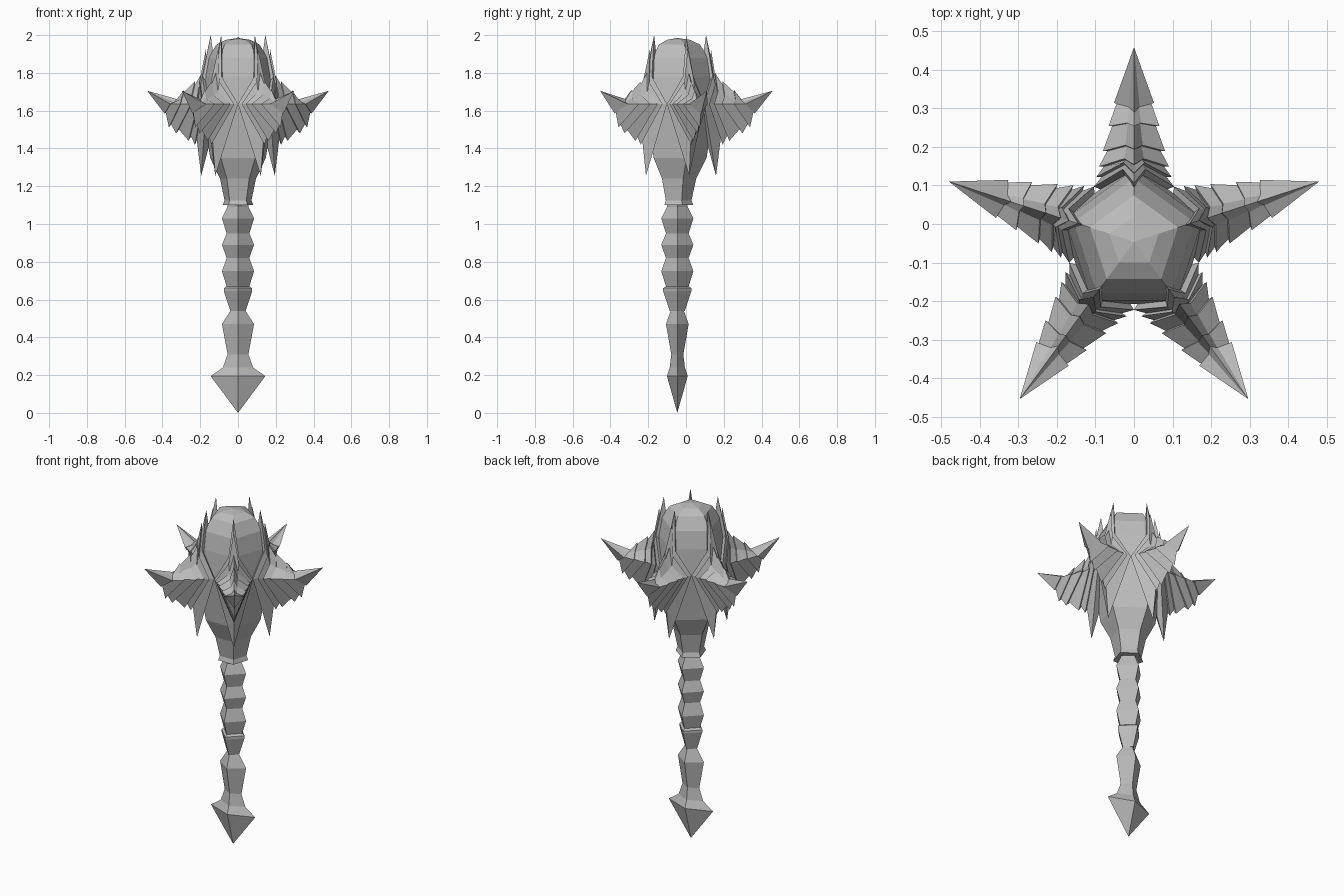
import bpy, bmesh, math
from mathutils import Vector

cube = bpy.data.objects.get("Cube")
if cube:
    bpy.data.objects.remove(cube, do_unlink=True)

AXIS_Y = -0.046   # weapon axis
MID_Z = 1.635     # height of the blade corners

steel = bpy.data.materials.new("grey_steel")
steel.use_nodes = True
GREY = (0.5, 0.5, 0.5, 1)
steel.diffuse_color = GREY
steel.node_tree.nodes["Principled BSDF"].inputs["Base Color"].default_value = GREY


def loft(name, rings, cap_start=None, cap_end=None, angle=0):
    """Skin a list of equal point rings; each end closes to a point or a flat cap."""
    bm = bmesh.new()
    loops = [[bm.verts.new(p) for p in ring] for ring in rings]
    n = len(loops[0])
    for a, b in zip(loops, loops[1:]):
        for i in range(n):
            j = (i + 1) % n
            bm.faces.new((a[i], a[j], b[j], b[i]))
    for loop, tip in ((loops[0], cap_start), (loops[-1], cap_end)):
        if tip is None:
            bm.faces.new(loop)
        else:
            v = bm.verts.new(tip)
            for i in range(n):
                bm.faces.new((loop[i], loop[(i + 1) % n], v))
    bmesh.ops.triangulate(bm, faces=[f for f in bm.faces if len(f.verts) > 4])
    bmesh.ops.recalc_face_normals(bm, faces=bm.faces)
    mesh = bpy.data.meshes.new(name)
    bm.to_mesh(mesh)
    bm.free()
    mesh.materials.append(steel)
    ob = bpy.data.objects.new(name, mesh)
    ob.location = (0, AXIS_Y, 0)
    ob.rotation_euler.z = angle
    bpy.context.collection.objects.link(ob)
    return ob


def ring(sides, rx, ry, z):
    angles = [math.pi / 2 + math.tau * i / sides for i in range(sides)]
    return [Vector((rx * math.cos(a), ry * math.sin(a), z)) for a in angles]


# Five-sided head core, from collar to domed top
core = [(0.085, 1.1), (0.075, 1.125), (0.1, 1.24), (0.155, 1.35), (0.2, 1.635),
        (0.188, 1.78), (0.165, 1.88), (0.12, 1.95), (0.067, 1.975)]
loft("head_core", [ring(5, r, r, z) for r, z in core], cap_end=(0, 0, 1.985))

# Four-sided ribbed grip
grip = [(0.055, 1.12), (0.055, 1.09), (0.085, 1.03), (0.06, 0.95), (0.085, 0.89),
        (0.06, 0.82), (0.085, 0.75), (0.06, 0.67), (0.075, 0.66), (0.075, 0.645),
        (0.04, 0.54)]
loft("grip", [ring(4, r, r, z) for r, z in grip])

# Flattened pommel ending in a point
pommel = [(0.04, 0.035, 0.54), (0.085, 0.06, 0.47), (0.055, 0.032, 0.31),
          (0.08, 0.04, 0.24), (0.145, 0.055, 0.195)]
loft("pommel", [ring(4, *p) for p in pommel], cap_end=(0, 0, 0))


def blade_ring(top_r, top_z, side_r, side_w, low_r, low_z):
    """Six-point hood section: top spike, shoulders, wide corners, lower spike."""
    rise = top_z - MID_Z
    sh_r = (top_r + side_r) / 2 + 0.11 * rise
    sh_z = MID_Z + 0.4 * rise
    sh_w = side_w * 0.28
    return [Vector(p) for p in (
        (top_r, 0, top_z), (sh_r, sh_w, sh_z), (side_r, side_w, MID_Z),
        (low_r, 0, low_z), (side_r, -side_w, MID_Z), (sh_r, -sh_w, sh_z))]


def notch(outer):
    """Recessed copy of a section, giving the step between two plates."""
    centre = (outer[2] + outer[4]) / 2
    return [centre + (p - centre) * 0.86 for p in outer]


# Overlapping blade plates from the core out to the tip
plates = [(0.152, 2.0, 0.143, 0.104, 0.205, 1.255),
          (0.178, 1.93, 0.168, 0.098, 0.24, 1.42),
          (0.2, 1.8, 0.195, 0.091, 0.275, 1.44),
          (0.24, 1.755, 0.235, 0.081, 0.345, 1.48),
          (0.3, 1.71, 0.3, 0.066, 0.385, 1.512),
          (0.335, 1.66, 0.36, 0.052, 0.41, 1.585)]
sections = [blade_ring(*plates[0])]
for plate in plates[1:]:
    outer = blade_ring(*plate)
    sections += [notch(outer), outer]

for k in range(5):
    loft(f"blade_{k + 1}", sections, cap_start=(0.1, 0, MID_Z),
         cap_end=(0.505, 0, 1.705), angle=math.pi / 2 + math.tau * k / 5)
